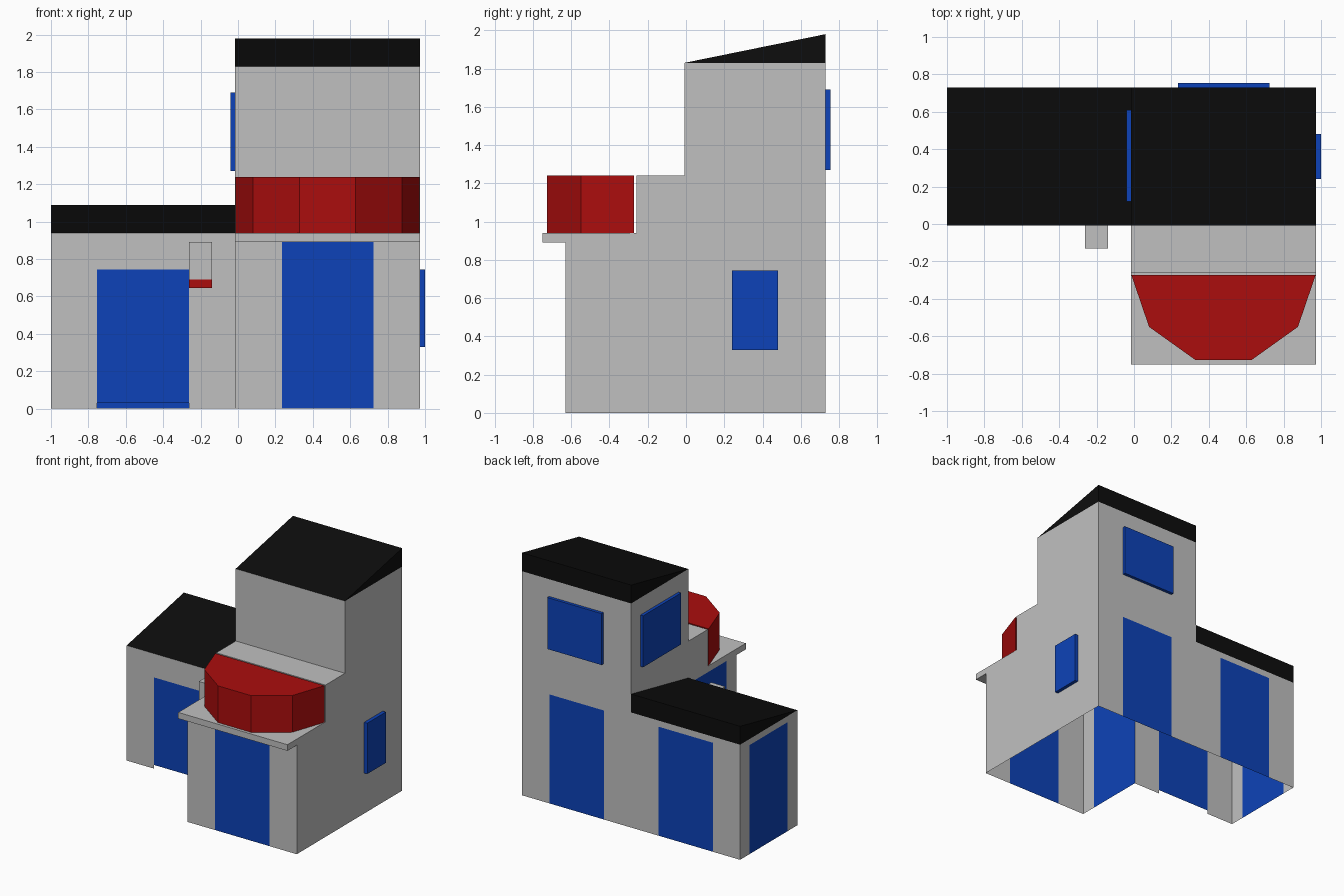
import bpy
import bmesh
from mathutils import Vector

cube = bpy.data.objects.get("Cube")
if cube:
    bpy.data.objects.remove(cube, do_unlink=True)


def material(name, r, g, b):
    mat = bpy.data.materials.new(name)
    mat.use_nodes = True
    mat.diffuse_color = (r, g, b, 1)
    mat.node_tree.nodes["Principled BSDF"].inputs["Base Color"].default_value = (r, g, b, 1)
    return mat


GREY = material("wall grey", 0.53, 0.53, 0.53)
BLUE = material("opening blue", 0.004, 0.055, 0.48)
RED = material("accent red", 0.41, 0.004, 0.004)
BLACK = material("roof black", 0.004, 0.004, 0.004)

# Shared building lines
LEFT, MID, RIGHT = -1.0, -0.015, 0.972
FRONT, STEP, NOOK, BACK = -0.63, -0.26, -0.008, 0.73
LOW, LEDGE, HIGH, RISE = 0.94, 1.24, 1.83, 0.15


def finish(name, bm, *mats):
    mesh = bpy.data.meshes.new(name)
    bm.to_mesh(mesh)
    bm.free()
    for mat in mats:
        mesh.materials.append(mat)
    obj = bpy.data.objects.new(name, mesh)
    bpy.context.collection.objects.link(obj)
    return obj


def sheet(name, points, mat):
    bm = bmesh.new()
    bm.faces.new([bm.verts.new(p) for p in points])
    return finish(name, bm, mat)


def prism(name, points, offset, mat):
    """Closed solid: a flat outline pushed along an offset."""
    bm = bmesh.new()
    face = bm.faces.new([bm.verts.new(p) for p in points])
    grown = bmesh.ops.extrude_face_region(bm, geom=[face], use_keep_orig=True)
    moved = [g for g in grown["geom"] if isinstance(g, bmesh.types.BMVert)]
    bmesh.ops.translate(bm, verts=moved, vec=offset)
    bmesh.ops.recalc_face_normals(bm, faces=bm.faces)
    return finish(name, bm, mat)


def box(name, x, y, z, mat):
    base = [(x[0], y[0], z[0]), (x[1], y[0], z[0]), (x[1], y[1], z[0]), (x[0], y[1], z[0])]
    return prism(name, base, (0, 0, z[1] - z[0]), mat)


def wall(name, start, end, z0, z1, door=None):
    """Thin wall; door = (from, to, bottom, top), measured along the wall."""
    start, end = Vector(start), Vector(end)
    run = (end - start).normalized()
    us, zs = [0, (end - start).length], [z0, z1]
    if door:
        us, zs = sorted({*us, *door[:2]}), sorted({*zs, *door[2:]})
    bm = bmesh.new()
    grid = [[bm.verts.new((*(start + run * u), z)) for z in zs] for u in us]
    for i in range(len(us) - 1):
        for j in range(len(zs) - 1):
            inside = door and door[0] <= us[i] < door[1]
            if inside and zs[j] < door[2]:
                continue
            face = bm.faces.new((grid[i][j], grid[i + 1][j], grid[i + 1][j + 1], grid[i][j + 1]))
            if inside and zs[j] < door[3]:
                face.material_index = 1
    return finish(name, bm, GREY, BLUE)


def roof(name, x0, x1, z):
    outline = [(x0, NOOK, z), (x0, BACK, z), (x0, BACK, z + RISE)]
    return prism(name, outline, (x1 - x0, 0, 0), BLACK)


# Ground floor walls with flush doors
wall("tower_front_wall", (MID, FRONT), (RIGHT, FRONT), 0, LOW, (0.25, 0.74, 0, 0.89))
wall("tower_back_wall", (RIGHT, BACK), (MID, BACK), 0, HIGH, (0.25, 0.74, 0, 0.89))
wall("nook_wall", (MID, NOOK), (MID, FRONT), 0, LOW, (0, 0.49, 0, 0.89))
wall("wing_front_wall", (LEFT, NOOK), (MID, NOOK), 0, LOW, (0.247, 0.738, 0.03, 0.745))
wall("wing_back_wall", (MID, BACK), (LEFT, BACK), 0, LOW, (0.247, 0.738, 0, 0.89))
wall("wing_end_wall", (LEFT, BACK), (LEFT, NOOK), 0, LOW, (0.12, 0.61, 0, 0.89))

# Stepped side of the tower
profile = [(FRONT, 0), (BACK, 0), (BACK, HIGH), (NOOK, HIGH),
           (NOOK, LEDGE), (STEP, LEDGE), (STEP, LOW), (FRONT, LOW)]
sheet("tower_side_wall", [(RIGHT, y, z) for y, z in profile], GREY)

# Upper floor walls and ledge
wall("upper_inner_wall", (MID, BACK), (MID, NOOK), LOW, HIGH)
wall("upper_front_wall", (MID, NOOK), (RIGHT, NOOK), LEDGE, HIGH)
wall("ledge_inner_wall", (MID, NOOK), (MID, STEP), LOW, LEDGE)
wall("ledge_front_wall", (MID, STEP), (RIGHT, STEP), LOW, LEDGE)
sheet("ledge_top", [(MID, STEP, LEDGE), (RIGHT, STEP, LEDGE),
                    (RIGHT, NOOK, LEDGE), (MID, NOOK, LEDGE)], GREY)

# Balcony slab with its faceted parapet
box("balcony_slab", (MID, RIGHT), (-0.75, STEP), (0.89, LOW), GREY)
half = [(0.493, -0.272), (0.398, -0.55), (0.15, -0.727)]
centre = (MID + RIGHT) / 2
outline = [(centre - x, y, LOW) for x, y in half]
outline += [(centre + x, y, LOW) for x, y in reversed(half)]
prism("balcony_parapet", outline, (0, 0, LEDGE - LOW), RED)

# Sloping roofs
roof("tower_roof", MID, RIGHT, HIGH)
roof("wing_roof", LEFT, MID, LOW)

# Raised windows
box("side_window", (RIGHT, 1.0), (0.24, 0.48), (0.33, 0.745), BLUE)
box("inner_window", (MID - 0.025, MID), (0.12, 0.61), (1.27, 1.69), BLUE)
box("back_window", (0.235, 0.725), (BACK, BACK + 0.025), (1.27, 1.69), BLUE)

# Lamp beside the wing door
box("lamp_housing", (-0.262, -0.138), (-0.13, NOOK), (0.69, 0.89), GREY)
box("lamp_base", (-0.262, -0.138), (-0.13, NOOK), (0.645, 0.69), RED)
